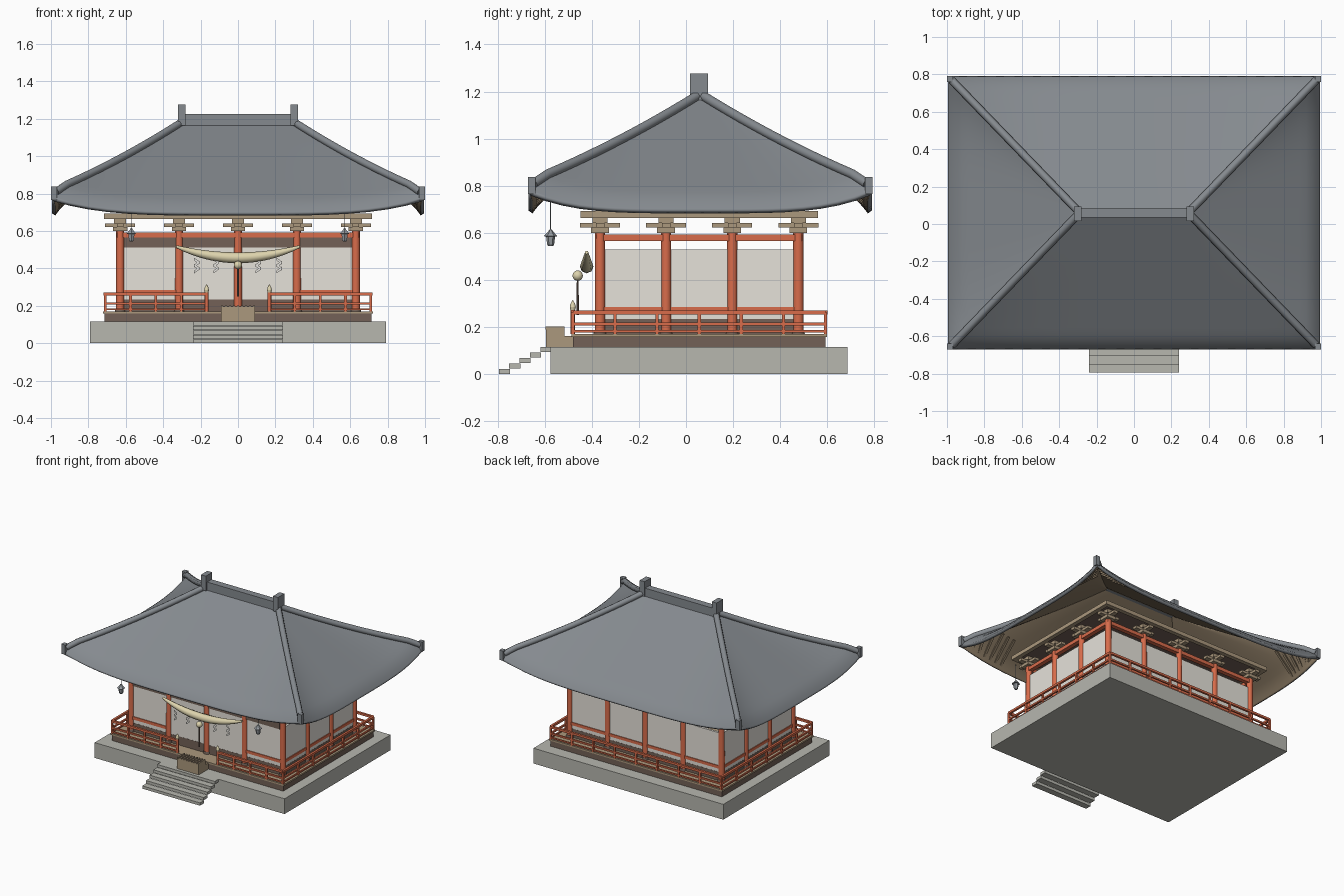
import bpy, bmesh, math
from mathutils import Vector, Matrix

cube = bpy.data.objects.get("Cube")
if cube:
    bpy.data.objects.remove(cube)

CY = 0.056            # centre of the hall in y
HX, HY = 0.63, 0.421  # column grid half sizes


def material(name, code):
    lin = []
    for i in (0, 2, 4):
        c = int(code[i:i + 2], 16) / 255
        lin.append(c / 12.92 if c <= 0.04045 else ((c + 0.055) / 1.055) ** 2.4)
    m = bpy.data.materials.new(name)
    m.use_nodes = True
    m.diffuse_color = (*lin, 1)
    m.node_tree.nodes["Principled BSDF"].inputs["Base Color"].default_value = (*lin, 1)
    return m


STONE = material("stone", "B7B7AF")
TILE = material("roof tile", "858A8F")
RED = material("vermilion", "D86C4B")
PLASTER = material("plaster", "E6E2DA")
WOOD = material("light wood", "AB987D")
DARK = material("dark wood", "736157")
SOFFIT = material("soffit wood", "8E7D66")
STRAW = material("straw", "DDD3AD")
METAL = material("lantern metal", "94999E")
PAPER = material("paper", "F0EEE8")


def finish(name, bm, *mats):
    me = bpy.data.meshes.new(name)
    bm.to_mesh(me)
    bm.free()
    ob = bpy.data.objects.new(name, me)
    bpy.context.collection.objects.link(ob)
    for m in mats:
        me.materials.append(m)
    return ob


def smooth(ob):
    bpy.ops.object.select_all(action="DESELECT")
    ob.select_set(True)
    bpy.context.view_layer.objects.active = ob
    bpy.ops.object.shade_smooth_by_angle(angle=math.radians(40))


def boxes(name, mat, items):
    """Boxes given as x, y and z ranges."""
    bm = bmesh.new()
    for x0, x1, y0, y1, z0, z1 in items:
        mx = Matrix.Translation(((x0 + x1) / 2, (y0 + y1) / 2, (z0 + z1) / 2))
        bmesh.ops.create_cube(bm, size=1, matrix=mx @ Matrix.Diagonal((x1 - x0, y1 - y0, z1 - z0, 1)))
    return finish(name, bm, mat)


def around(x, y, z0, z1, rx, ry):
    return (x - rx, x + rx, y - ry, y + ry, z0, z1)


def ring(hx, hy, z0, z1, r):
    """Four beams round a rectangle centred on the hall."""
    return ([around(0, CY + s * hy, z0, z1, hx + r, r) for s in (-1, 1)]
            + [around(s * hx, CY, z0, z1, r, hy - r) for s in (-1, 1)])


def beam(bm, p, q, w):
    d = q - p
    mx = Matrix.Translation((p + q) / 2) @ d.to_track_quat("Z", "Y").to_matrix().to_4x4()
    bmesh.ops.create_cube(bm, size=1, matrix=mx @ Matrix.Diagonal((w, w, d.length, 1)))


def turned(name, mat, spots, profile, n=12):
    """Lathe a radius/height profile at each spot."""
    bm = bmesh.new()
    for x, y in spots:
        for (r0, z0), (r1, z1) in zip(profile, profile[1:]):
            bmesh.ops.create_cone(bm, cap_ends=True, segments=n, radius1=r0, radius2=r1, depth=z1 - z0,
                                  matrix=Matrix.Translation((x, y, (z0 + z1) / 2)))
    ob = finish(name, bm, mat)
    smooth(ob)
    return ob


def tube(name, mat, points, depth, radii=None):
    cu = bpy.data.curves.new(name, "CURVE")
    cu.dimensions, cu.bevel_depth, cu.bevel_resolution, cu.use_fill_caps = "3D", depth, 2, True
    sp = cu.splines.new("POLY")
    sp.points.add(len(points) - 1)
    for i, p in enumerate(points):
        sp.points[i].co = (*p, 1)
        sp.points[i].radius = radii[i] if radii else 1
    cu.materials.append(mat)
    ob = bpy.data.objects.new(name, cu)
    bpy.context.collection.objects.link(ob)
    return ob


# Stone platform, steps, and timber deck
boxes("stone_platform", STONE, [(-0.79, 0.79, -0.575, 0.685, 0, 0.115)])
boxes("steps", STONE, [(-0.24, 0.24, -0.795 + i * 0.044, -0.748 + i * 0.044, i * 0.0235, 0.021 + i * 0.0235)
                       for i in range(5)])
boxes("deck_base", DARK, [around(0, CY, 0.115, 0.158, 0.713, 0.536)])
boxes("deck_floor", WOOD, [around(0, CY, 0.158, 0.17, 0.722, 0.542)])

# Columns on the perimeter grid
cols = [(x * HX / 2, CY + s * HY) for x in range(-2, 3) for s in (-1, 1)]
cols += [(s * HX, CY + t * HY / 3) for t in (-1, 1) for s in (-1, 1)]
turned("columns", RED, cols, [(0.0225, 0.17), (0.0215, 0.602)], 16)
turned("column_shoes", DARK, cols, [(0.028, 0.17), (0.025, 0.186)], 16)

# Walls, skirting, tie beams and front lintel
boxes("walls", PLASTER, ring(HX, HY, 0.235, 0.53, 0.008))
boxes("skirting", DARK, ring(HX, HY, 0.17, 0.235, 0.009))
boxes("tie_beams", RED, ring(HX, HY, 0.566, 0.593, 0.016))
low = [around(s * HX, CY, 0.262, 0.284, 0.013, HY) for s in (-1, 1)]
low += [around(0, CY + HY, 0.262, 0.284, HX, 0.013)]
low += [around(s * HX * 0.75, CY - HY, 0.262, 0.284, HX / 4, 0.013) for s in (-1, 1)]
boxes("low_beams", RED, low)
boxes("front_lintel", DARK, [around(0, CY - HY, 0.513, 0.566, HX - 0.02, 0.012)])

# Bracket sets, purlins and ceiling
br = []
for x, y in cols:
    br += [around(x, y, 0.6, 0.622, 0.038, 0.038), around(x, y, 0.622, 0.641, 0.08, 0.018),
           around(x, y, 0.622, 0.641, 0.018, 0.085), around(x, y, 0.641, 0.667, 0.032, 0.032)]
boxes("brackets", WOOD, br)
boxes("purlins", WOOD, ring(HX + 0.07, HY + 0.067, 0.664, 0.693, 0.016))
boxes("ceiling", DARK, [around(0, CY, 0.672, 0.688, HX + 0.06, HY + 0.055)])

# Railing with a gap at the front entrance
RX, RY, GAP = 0.71, 0.537, 0.168
rail, posts = [], []
for z, r in ((0.262, 0.008), (0.213, 0.006), (0.182, 0.005)):
    rail += [around(s * RX, CY, z - r, z + r, r, RY) for s in (-1, 1)]
    rail += [around(0, CY + RY, z - r, z + r, RX, r)]
    rail += [around(s * (RX + GAP) / 2, CY - RY, z - r, z + r, (RX - GAP) / 2, r) for s in (-1, 1)]
for i in range(9):
    posts += [(-RX + i * RX / 4, CY + RY)]
for s in (-1, 1):
    posts += [(s * RX, CY - RY + i * RY / 3) for i in range(6)]
    posts += [(s * (GAP + i * (RX - GAP) / 4), CY - RY) for i in range(1, 4)]
    posts += [(s * RX, CY - RY)]
rail += [around(x, y, 0.17, 0.262, 0.007, 0.007) for x, y in posts]
boxes("railing", RED, rail)
turned("entrance_posts", RED, [(s * GAP, CY - RY) for s in (-1, 1)], [(0.01, 0.17), (0.01, 0.272)])
turned("post_finials", STRAW, [(s * GAP, CY - RY) for s in (-1, 1)],
       [(0.009, 0.268), (0.013, 0.285), (0.01, 0.298), (0.001, 0.315)])

# Hip roof with straight slopes, rolled eaves and lifted corners
EX, EY, RIDGE, RC = 0.995, 0.73, 0.29, 0.06


def roof_point(side, u, s, drop=0):
    x, y = EX + (RIDGE - EX) * s, EY * (1 - s)
    px, py = ((u * x, -y), (x, u * y), (-u * x, y), (-x, -u * y))[side]
    roll = 0.03 * max(0, 1 - s / 0.1) ** 2
    z = 0.725 + 0.455 * s - roll + 0.08 * u ** 4 * (1 - s) ** 2
    return Vector((px, py + RC, z - drop))


bm = bmesh.new()
N, M = 20, 14
for side in range(4):
    grid = [[bm.verts.new(roof_point(side, 2 * i / N - 1, (j / M) ** 1.8)) for i in range(N + 1)]
            for j in range(M + 1)]
    for j in range(M):
        for i in range(N):
            bm.faces.new((grid[j][i], grid[j][i + 1], grid[j + 1][i + 1], grid[j + 1][i]))
bmesh.ops.remove_doubles(bm, verts=bm.verts, dist=0.0005)
bmesh.ops.dissolve_degenerate(bm, edges=bm.edges, dist=0.0005)
roof = finish("roof", bm, TILE, SOFFIT)
smooth(roof)
sol = roof.modifiers.new("thickness", "SOLIDIFY")
sol.thickness, sol.offset, sol.material_offset = 0.022, -1, 1

# Rafters under the eave corners
bm = bmesh.new()
for side in range(4):
    half, slope = (EX, EX - RIDGE) if side % 2 == 0 else (EY, EY)
    for k in range(6):
        for sg in (-1, 1):
            u0 = sg * (0.68 + k * 0.05)
            s1 = min(0.28, 0.9 * half * (1 - abs(u0)) / slope)
            u1 = u0 * half / (half - slope * s1)
            beam(bm, roof_point(side, u0, 0.045, 0.026), roof_point(side, u1, s1, 0.03), 0.016)
finish("rafters", bm, SOFFIT)

# Ridge, hip ridges and end tiles
boxes("main_ridge", TILE, [around(0, RC, 1.15, 1.226, 0.29, 0.026)])
boxes("ridge_ends", TILE, [around(s * 0.3, RC - 0.005, 1.165, 1.277, 0.02, 0.038) for s in (-1, 1)])
for side, label in enumerate(("front_left", "back_left", "back_right", "front_right")):
    tube(label + "_hip_ridge", TILE, [roof_point(side, 1, 0.03 + 0.97 * j / 12, -0.01) for j in range(13)], 0.021)
boxes("corner_tiles", TILE, [around(a * 0.983, RC + b * 0.716, 0.765, 0.838, 0.016, 0.016)
                             for a in (-1, 1) for b in (-1, 1)])

# Sacred straw rope with paper streamers
ts = [i / 12 - 1 for i in range(25)]
tube("straw_rope", STRAW, [(0.33 * t, -0.422, 0.457 + 0.06 * t * t) for t in ts], 0.029,
     [0.25 + 0.75 * (1 - t * t) for t in ts])
bm = bmesh.new()
for x in (-0.22, -0.117, 0.108, 0.22):
    for i in range(4):
        sg = 1 if i % 2 else -1
        z = 0.447 - i * 0.016
        vs = [bm.verts.new((x + dx, -0.428, z + dz)) for dx, dz in
              ((-0.014, -0.01 * sg), (-0.014, -0.01 * sg - 0.015), (0.014, 0.01 * sg - 0.015), (0.014, 0.01 * sg))]
        bm.faces.new(vs)
finish("paper_streamers", bm, PAPER)

# Bell with pull rope
bm = bmesh.new()
bmesh.ops.create_uvsphere(bm, u_segments=16, v_segments=10, radius=0.022, matrix=Matrix.Translation((0, -0.46, 0.418)))
smooth(finish("bell", bm, STRAW))
turned("bell_rope", DARK, [(0, -0.46)], [(0.005, 0.25), (0.004, 0.4)], 8)

# Offering box with slatted top, and the low step behind it
boxes("offering_box", WOOD, [around(0, -0.556, 0.115, 0.194, 0.09, 0.039)])
boxes("offering_box_top", DARK, [around(0, -0.556, 0.194, 0.197, 0.084, 0.034)])
boxes("offering_box_slats", WOOD, [around(-0.085 + i * 0.0213, -0.556, 0.19, 0.202, 0.005, 0.04) for i in range(9)])
boxes("inner_step", WOOD, [(-0.09, 0.09, -0.518, -0.48, 0.115, 0.162)])

# Hanging lanterns
spots = [(s * 0.57, -0.575) for s in (-1, 1)]
turned("lanterns", METAL, spots,
       [(0.01, 0.543), (0.015, 0.552), (0.019, 0.584), (0.029, 0.586), (0.012, 0.604), (0.004, 0.615)], 6)
turned("lantern_cords", METAL, spots, [(0.002, 0.612), (0.002, 0.74)], 6)
